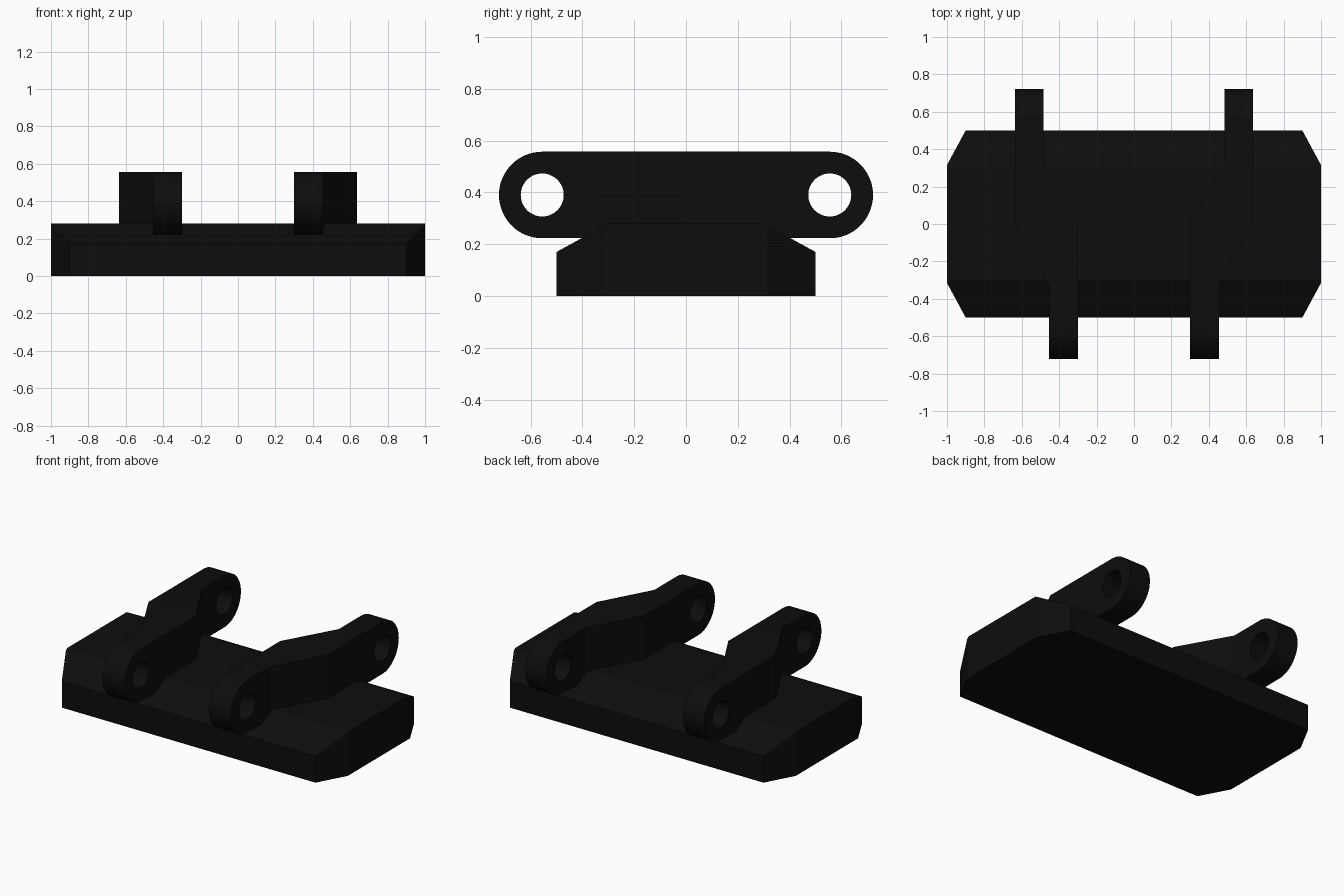
import bpy, bmesh, math
from mathutils import Vector

if "Cube" in bpy.data.objects:
    bpy.data.objects.remove(bpy.data.objects["Cube"])

black = bpy.data.materials.new("rubber_black")
black.diffuse_color = (0.004, 0.004, 0.004, 1)
black.use_nodes = True
black.node_tree.nodes["Principled BSDF"].inputs["Base Color"].default_value = black.diffuse_color


def prism(name, points, place, push):
    """Extrude a closed 2D outline, placed in 3D by a function, along push."""
    bm = bmesh.new()
    face = bm.faces.new([bm.verts.new(place(*p)) for p in points])
    out = bmesh.ops.extrude_face_region(bm, geom=[face])
    moved = [v for v in out["geom"] if isinstance(v, bmesh.types.BMVert)]
    bmesh.ops.translate(bm, verts=moved, vec=push)
    bmesh.ops.recalc_face_normals(bm, faces=bm.faces[:])
    mesh = bpy.data.meshes.new(name)
    bm.to_mesh(mesh)
    bm.free()
    mesh.materials.append(black)
    obj = bpy.data.objects.new(name, mesh)
    bpy.context.collection.objects.link(obj)
    return obj


def side_prism(name, points):
    return prism(name, points, lambda y, z: Vector((-1.2, y, z)), Vector((2.4, 0, 0)))


def plan_prism(name, points):
    return prism(name, points, lambda x, y: Vector((x, y, -0.2)), Vector((0, 0, 1)))


def cut(obj, tool, operation):
    """Apply a boolean and remove its cutter."""
    bpy.context.view_layer.objects.active = obj
    mod = obj.modifiers.new("cut", "BOOLEAN")
    mod.object, mod.operation, mod.solver = tool, operation, "EXACT"
    bpy.ops.object.modifier_apply(modifier=mod.name)
    bpy.data.objects.remove(tool)


def arc(cy, radius, start, sweep, count):
    return [(cy + radius * math.cos(start + sweep * i / count),
             0.39 + radius * math.sin(start + sweep * i / count)) for i in range(count + 1)]


# Pad: bevelled side profile trimmed to a plan with clipped corners
pad = side_prism("pad", [(-0.5, 0), (0.5, 0), (0.5, 0.17), (0.3, 0.28), (-0.3, 0.28), (-0.5, 0.17)])
cut(pad, plan_prism("pad_plan", [
    (-1, -0.315), (-0.9, -0.5), (0.9, -0.5), (1, -0.315),
    (1, 0.315), (0.9, 0.5), (-0.9, 0.5), (-1, 0.315)]), "INTERSECT")

# Links: cranked bars with rounded ends and pin holes, mirrored left and right
CRANK = [(0.635, 0.9), (0.485, 0.9), (0.485, 0.33), (0.30, 0.0), (0.30, -0.9),
         (0.455, -0.9), (0.455, -0.33), (0.635, 0.0)]
for side, name in ((-1, "left_link"), (1, "right_link")):
    link = plan_prism(name, [(side * x, y) for x, y in CRANK])
    outline = arc(0.555, 0.167, -math.pi / 2, math.pi, 32) + arc(-0.555, 0.167, math.pi / 2, math.pi, 32)
    cut(link, side_prism("link_outline", outline), "INTERSECT")
    for y in (-0.555, 0.555):
        cut(link, side_prism("pin_hole", arc(y, 0.083, 0, math.tau, 48)[:-1]), "DIFFERENCE")
    bpy.ops.object.select_all(action="DESELECT")
    link.select_set(True)
    bpy.context.view_layer.objects.active = link
    bpy.ops.object.shade_smooth_by_angle(angle=math.radians(20))
